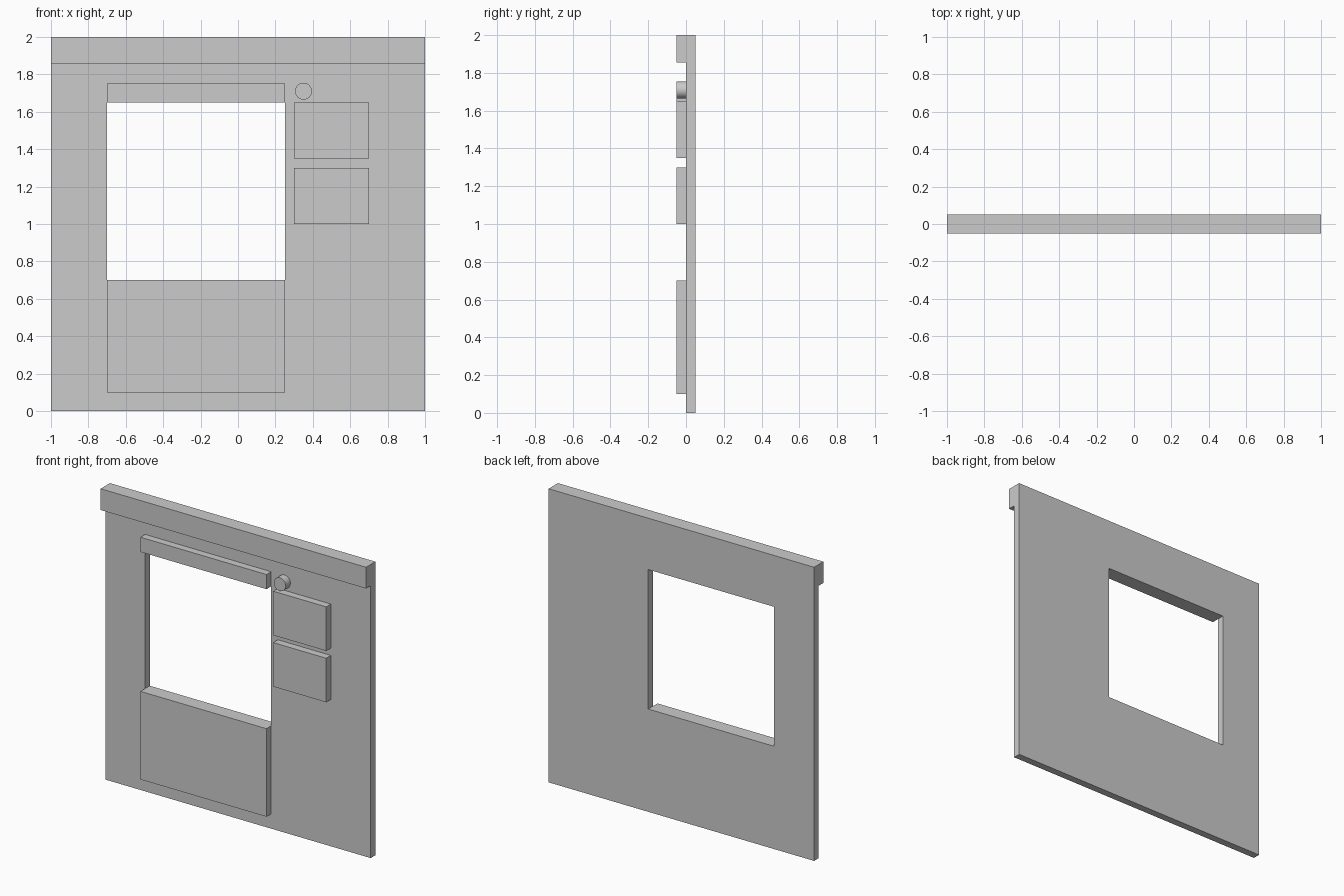
import bpy, bmesh, math

if "Cube" in bpy.data.objects:
    bpy.data.objects.remove(bpy.data.objects["Cube"])

FRONT, MID, BACK = -0.05, 0.0, 0.05


def finish(name, bm):
    bmesh.ops.recalc_face_normals(bm, faces=bm.faces)
    mesh = bpy.data.meshes.new(name)
    bm.to_mesh(mesh)
    bm.free()
    obj = bpy.data.objects.new(name, mesh)
    bpy.context.collection.objects.link(obj)
    return obj


def corners(x0, x1, z0, z1):
    return [(x0, z0), (x1, z0), (x1, z1), (x0, z1)]


def slab(name, x0, x1, z0, z1):
    """Raised block on the front of the wall."""
    bm = bmesh.new()
    face = bm.faces.new([bm.verts.new((x, FRONT, z)) for x, z in corners(x0, x1, z0, z1)])
    ext = bmesh.ops.extrude_face_region(bm, geom=[face], use_keep_orig=True)
    for v in ext["geom"]:
        if isinstance(v, bmesh.types.BMVert):
            v.co.y = MID
    return finish(name, bm)


# Wall with a window opening: four rings of corners joined into a closed frame
bm = bmesh.new()
outer, hole = corners(-1, 1, 0, 2), corners(-0.7, 0.25, 0.7, 1.65)
rings = [[bm.verts.new((x, y, z)) for x, z in loop]
         for loop, y in ((outer, MID), (outer, BACK), (hole, BACK), (hole, MID))]
for r in range(4):
    a, b = rings[r], rings[(r + 1) % 4]
    for i in range(4):
        j = (i + 1) % 4
        bm.faces.new((a[i], a[j], b[j], b[i]))
finish("wall", bm)

# Raised blocks
slab("header_beam", -1, 1, 1.855, 2)
slab("window_lintel", -0.7, 0.25, 1.65, 1.75)
slab("lower_panel", -0.7, 0.25, 0.1, 0.7)
for i, z in enumerate((1.35, 1.0)):
    slab(f"side_panel_{i + 1}", 0.3, 0.7, z, z + 0.3)

# Round button
bpy.ops.mesh.primitive_cylinder_add(vertices=32, radius=0.045, depth=MID - FRONT,
                                    location=(0.35, (FRONT + MID) / 2, 1.71),
                                    rotation=(math.pi / 2, 0, 0))
bpy.context.object.name = "round_button"
bpy.ops.object.shade_smooth_by_angle()
